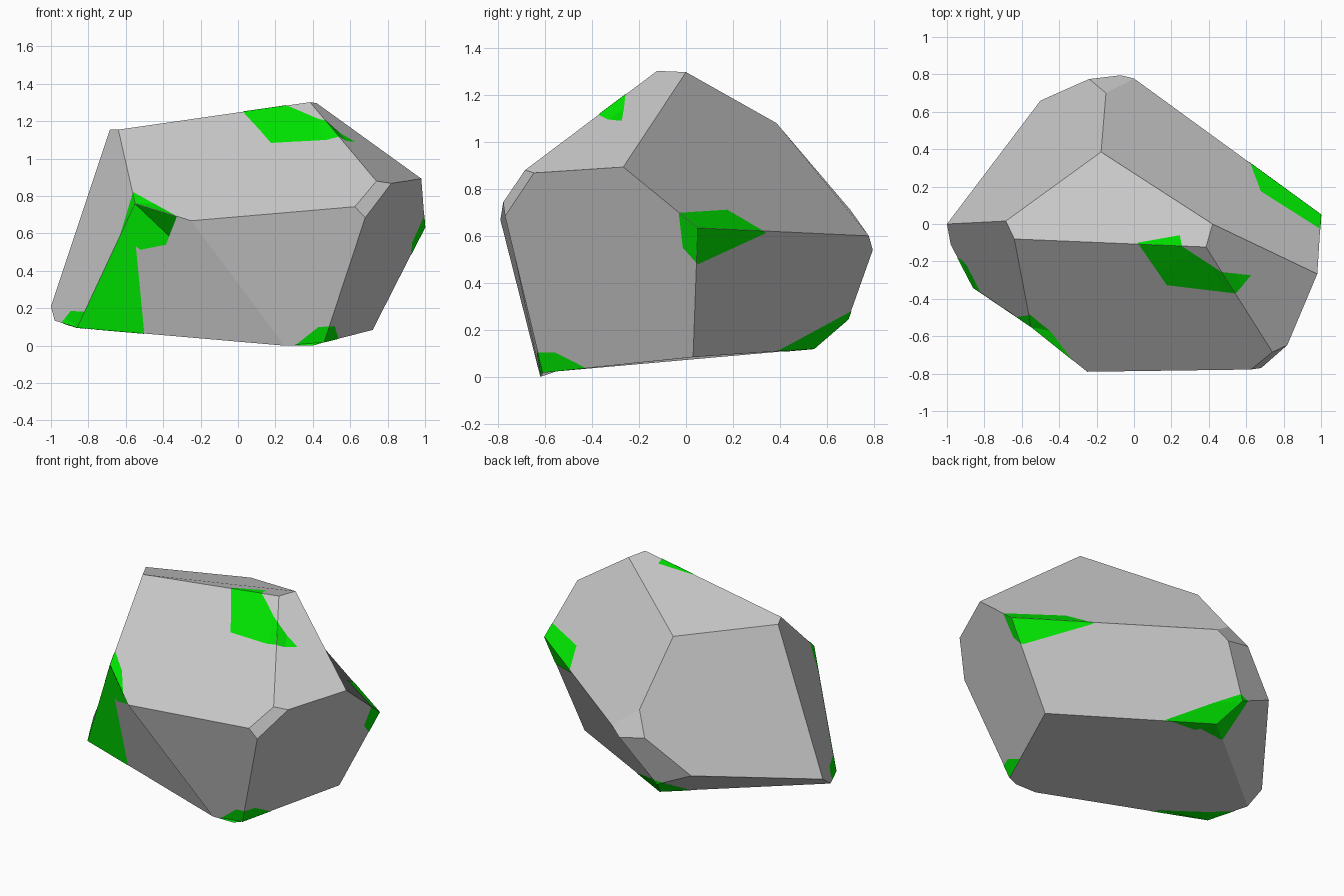
import bpy, bmesh
from mathutils import Vector

if "Cube" in bpy.data.objects:
    bpy.data.objects.remove(bpy.data.objects["Cube"])

# Corner points of the faceted boulder, one letter each
CORNERS = dict(
    # top plateau
    a=(-.685, .016, 1.155), b=(-.64, -.08, 1.155), c=(.385, -.123, 1.302),
    d=(.42, 0, 1.297), e=(-.176, .385, 1.08),
    # front ridge
    f=(.82, -.647, .868), g=(.74, -.685, .88), h=(.625, -.778, .743),
    i=(.68, -.77, .684), j=(-.25, -.79, .668), k=(-.55, -.55, .76),
    # right and left
    l=(.98, -.267, .893), m=(1, .05, .634), n=(-1, 0, .21),
    o=(-.98, -.11, .134), p=(-.86, -.34, .096),
    # back
    q=(0, .778, .60), r=(-.15, .70, .71), s=(-.07, .795, .54),
    t=(-.24, .775, .575), u=(-.5, .66, .35), v=(-.27, .69, .245),
    # base
    w=(.25, -.62, 0), x=(.40, -.62, 0), y=(.46, -.61, .018),
    z=(.72, .03, .084), A=(-.19, .545, .12))

# Large flat panels of the boulder, as loops of corners
PANELS = ["abcde", "bkjhgc", "cgfld", "fghi", "jwxyih", "fiyzml", "dlmqre", "qstr",
          "mzAvsq", "svut", "Aonuv", "ertuna", "anopkb", "kpwj", "wxyzAop"]


def make_part(name, bm):
    """Turn a bmesh into a flat-shaded object."""
    mesh = bpy.data.meshes.new(name)
    bm.to_mesh(mesh)
    bm.free()
    obj = bpy.data.objects.new(name, mesh)
    bpy.context.collection.objects.link(obj)
    return obj


# Rock
bm = bmesh.new()
verts = {key: bm.verts.new(co) for key, co in CORNERS.items()}
for panel in PANELS:
    bm.faces.new([verts[key] for key in panel])
bmesh.ops.recalc_face_normals(bm, faces=bm.faces[:])
rock = make_part("rock", bm)

# Moss patches: (viewing side, the two plan axes, convex outline)
X, Y, Z = 0, 1, 2
PATCHES = [
    # upper rim
    ((0, 0, 1), X, Y, [(.02, -.10), (.257, -.118), (.47, -.257), (.545, -.37), (.176, -.326)]),
    ((0, 0, 1), X, Y, [(.47, -.257), (.625, -.273), (.545, -.37)]),
    ((0, 0, 1), X, Y, [(.02, -.10), (.245, -.06), (.257, -.118)]),
    # front left shoulder
    ((0, -1, 0), X, Z, [(-.56, .82), (-.326, .69), (-.385, .54), (-.523, .513), (-.626, .60)]),
    # lower left corner
    ((0, -1, 0), X, Z, [(-.86, .225), (-.807, .182), (-.647, .178), (-.50, .06), (-.86, .05),
                        (-.945, .12)]),
    ((0, 0, -1), X, Y, [(-.95, -.18), (-.50, -.43), (-.6, -.6), (-1, -.5)]),
    # front foot
    ((0, -1, 0), X, Z, [(.29, -.01), (.43, .10), (.515, .105), (.55, -.01)]),
    # right corner
    ((1, 0, 0), Y, Z, [(-.03, .697), (.174, .71), (.34, .613), (.05, .48), (-.013, .55)]),
    # back foot, both sides
    ((1, 0, 0), Y, Z, [(.39, .112), (.72, .29), (.72, .1), (.545, .1)]),
    ((-1, 0, 0), Y, Z, [(.42, .12), (.72, .285), (.72, .1), (.5, .1)]),
]


def moss_patch(target, side, a, b, outline):
    """Trim a copy of the rock's surface to an outline and add it to the moss."""
    bm = bmesh.new()
    points = [bm.verts.new(v.co) for v in rock.data.vertices]
    rock.data.calc_loop_triangles()
    for tri in rock.data.loop_triangles:
        bm.faces.new([points[n] for n in tri.vertices])
    bm.normal_update()
    away = [f for f in bm.faces
            if f.normal.dot(Vector(side)) < 0.01]
    bmesh.ops.delete(bm, geom=away, context='FACES')
    mid = [sum(p[n] for p in outline) / len(outline) for n in (0, 1)]
    for p, q in zip(outline, outline[1:] + outline[:1]):
        co, no = Vector(), Vector()
        co[a], co[b] = p
        no[a], no[b] = q[1] - p[1], p[0] - q[0]
        no.normalize()
        if (mid[0] - p[0]) * no[a] + (mid[1] - p[1]) * no[b] > 0:
            no.negate()
        bmesh.ops.bisect_plane(bm, geom=bm.verts[:] + bm.edges[:] + bm.faces[:], dist=1e-5,
                               plane_co=co, plane_no=no, clear_outer=True)
    # lift the thin layer just off the rock
    bm.normal_update()
    for f in bm.faces:
        target.faces.new([target.verts.new(v.co + 0.002 * f.normal) for v in f.verts])
    bm.free()


# Moss
layer = bmesh.new()
for patch in PATCHES:
    moss_patch(layer, *patch)
moss = make_part("moss", layer)
green = bpy.data.materials.new("moss_green")
green.diffuse_color = (0, 0.8, 0, 1)
green.use_nodes = True
green.node_tree.nodes["Principled BSDF"].inputs["Base Color"].default_value = green.diffuse_color
moss.data.materials.append(green)
